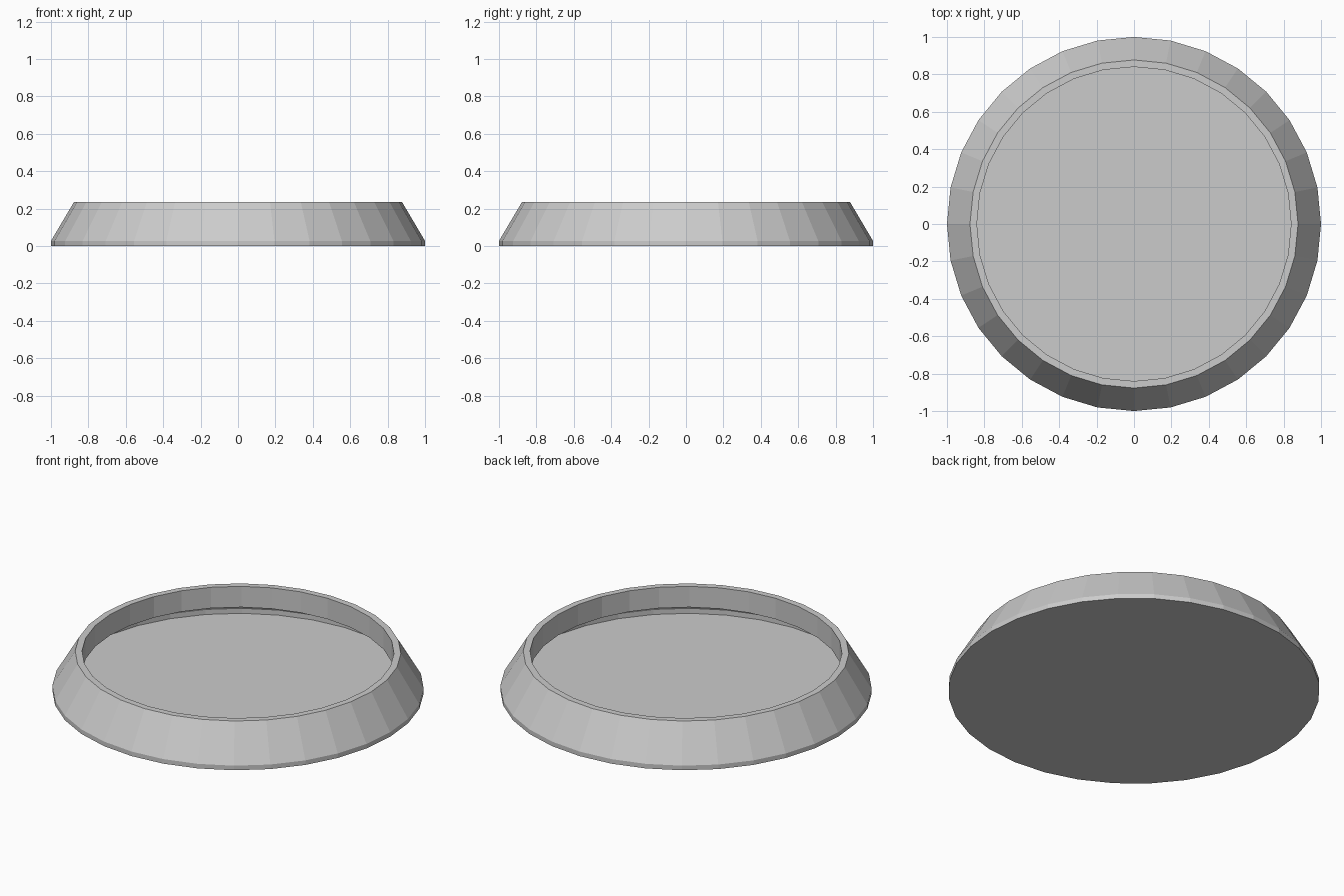
import bpy, bmesh
from math import sin, cos, tau

if "Cube" in bpy.data.objects:
    bpy.data.objects.remove(bpy.data.objects["Cube"])

SIDES = 32

# Profile (radius, height): base edge, short skirt, sloped side, flat rim, inner lip
PROFILE = [(1.0, 0.0), (1.0, 0.027), (0.877, 0.235), (0.84, 0.235), (0.84, 0.111)]

bm = bmesh.new()
rings = [[bm.verts.new((r * cos(tau * i / SIDES), r * sin(tau * i / SIDES), z))
          for i in range(SIDES)] for r, z in PROFILE]

# Base disc, seen as the floor inside and the underside below
bm.faces.new(rings[0][::-1])

# Walls and rim
for low, high in zip(rings, rings[1:]):
    for i in range(SIDES):
        j = (i + 1) % SIDES
        bm.faces.new((low[i], low[j], high[j], high[i]))

mesh = bpy.data.meshes.new("round_tray")
bm.to_mesh(mesh)
bm.free()
tray = bpy.data.objects.new("round_tray", mesh)
bpy.context.collection.objects.link(tray)
